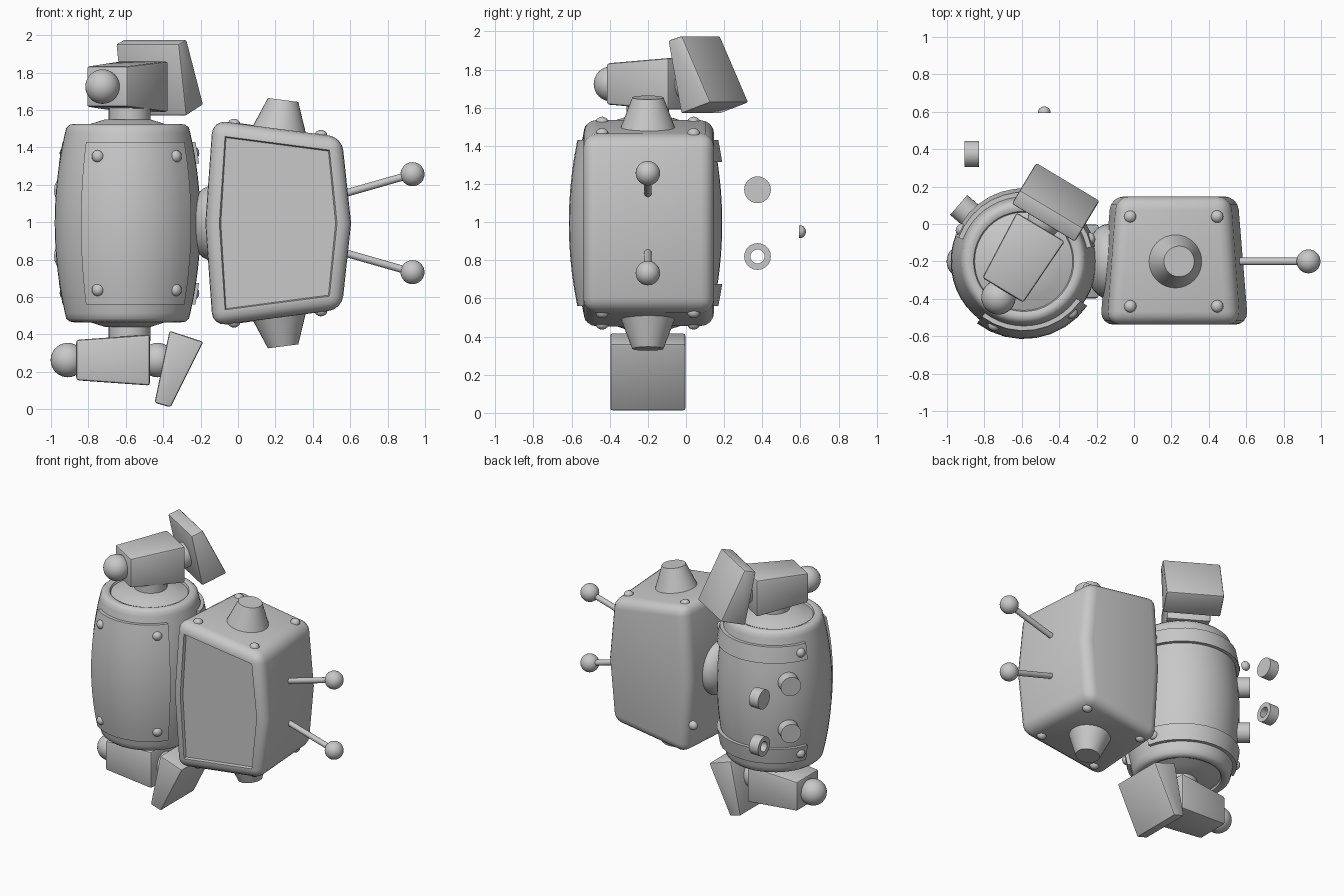
import bpy, bmesh
from math import radians, cos, sin, pi
from mathutils import Matrix, Vector

cube = bpy.data.objects.get("Cube")
if cube:
    bpy.data.objects.remove(cube, do_unlink=True)

GREY = bpy.data.materials.new("plain_grey")
GREY.use_nodes = True
GREY.diffuse_color = (0.58, 0.58, 0.58, 1)
GREY.node_tree.nodes["Principled BSDF"].inputs["Base Color"].default_value = (0.58, 0.58, 0.58, 1)

MID = 0.995                      # height of the mirror plane
AXIS = Vector((-0.59, -0.2, 0))  # barrel axis
Y = -0.2                         # depth of the centre line


def finish(bm, name, matrix=Matrix(), angle=35):
    bm.transform(matrix)
    bmesh.ops.recalc_face_normals(bm, faces=bm.faces)
    mesh = bpy.data.meshes.new(name)
    bm.to_mesh(mesh)
    bm.free()
    ob = bpy.data.objects.new(name, mesh)
    bpy.context.collection.objects.link(ob)
    mesh.materials.append(GREY)
    bpy.ops.object.select_all(action="DESELECT")
    ob.select_set(True)
    bpy.context.view_layer.objects.active = ob
    bpy.ops.object.shade_smooth_by_angle(angle=radians(angle))
    return ob


def aim(direction):
    return Vector(direction).to_track_quat("Z", "Y").to_matrix().to_4x4()


def cone(name, start, end, r1, r2, segs=32):
    start, end = Vector(start), Vector(end)
    bm = bmesh.new()
    bmesh.ops.create_cone(bm, cap_ends=True, segments=segs, radius1=r1, radius2=r2,
                          depth=(end - start).length)
    finish(bm, name, Matrix.Translation((start + end) / 2) @ aim(end - start))


def ball(name, centre, scale, matrix=Matrix()):
    bm = bmesh.new()
    bmesh.ops.create_uvsphere(bm, u_segments=28, v_segments=16, radius=1)
    finish(bm, name, matrix @ Matrix.Translation(centre) @ Matrix.Diagonal((*scale, 1)))


def lathe(name, profile, matrix, segs=40, closed=False):
    bm = bmesh.new()
    rings = [[bm.verts.new((r * cos(2 * pi * i / segs), r * sin(2 * pi * i / segs), z))
              for i in range(segs)] for r, z in profile]
    pairs = list(zip(rings, rings[1:])) + ([(rings[-1], rings[0])] if closed else [])
    for a, b in pairs:
        for i in range(segs):
            j = (i + 1) % segs
            bm.faces.new((a[i], a[j], b[j], b[i]))
    if not closed:
        bm.faces.new(rings[0])
        bm.faces.new(rings[-1])
    finish(bm, name, matrix)


def rivet(name, place, direction):
    profile = [(0.033, -0.012), (0.033, 0), (0.028, 0.011), (0.018, 0.019), (0.006, 0.023)]
    lathe(name, profile, Matrix.Translation(place) @ aim(direction), 16)


def prism(points, y0, y1, back=1.0, pivot=0.0):
    # side outline in x and z, extruded along y
    bm = bmesh.new()
    front = [bm.verts.new((x, y0, z)) for x, z in points]
    rear = [bm.verts.new((pivot + (x - pivot) * back, y1, z)) for x, z in points]
    bm.faces.new(front)
    bm.faces.new(rear[::-1])
    for i in range(len(points)):
        j = (i + 1) % len(points)
        bm.faces.new((front[i], front[j], rear[j], rear[i]))
    bmesh.ops.recalc_face_normals(bm, faces=bm.faces)
    return bm


def soften(bm, width, segs):
    edges = [e for e in bm.edges if e.calc_face_angle(0) > 0.4]
    bmesh.ops.bevel(bm, geom=edges, offset=width, segments=segs, profile=0.5,
                    affect="EDGES", clamp_overlap=True)


# barrel body
def barrel_radius(z):
    return 0.39 - 0.05 * ((z - MID) / 0.46) ** 2


half = [(barrel_radius(MID + 0.48 * t / 8), 0.48 * t / 8) for t in range(1, 9)]
half += [(0.328, 0.51), (0.31, 0.526), (0.288, 0.53), (0.268, 0.522), (0.262, 0.508),
         (0.2, 0.53), (0.12, 0.555)]
profile = [(r, MID - d) for r, d in reversed(half)] + [(0.39, MID)] + [(r, MID + d) for r, d in half]
lathe("barrel_body", profile, Matrix.Translation(AXIS), 48)


# curved plates on the barrel
def on_barrel(angle, z, lift):
    r = barrel_radius(z) + lift
    return AXIS + Vector((r * cos(radians(angle)), r * sin(radians(angle)), z))


def plate(name, a0, a1, z0, z1, cols, rows):
    bm = bmesh.new()

    def grid(lift):
        return [[bm.verts.new(on_barrel(a0 + (a1 - a0) * i / cols, z0 + (z1 - z0) * j / rows, lift))
                 for j in range(rows + 1)] for i in range(cols + 1)]
    inner, outer = grid(-0.02), grid(0.025)
    for g in (inner, outer):
        for i in range(cols):
            for j in range(rows):
                bm.faces.new((g[i][j], g[i + 1][j], g[i + 1][j + 1], g[i][j + 1]))
    for i in range(cols):
        for j in (0, rows):
            bm.faces.new((inner[i][j], inner[i + 1][j], outer[i + 1][j], outer[i][j]))
    for j in range(rows):
        for i in (0, cols):
            bm.faces.new((inner[i][j], inner[i][j + 1], outer[i][j + 1], outer[i][j]))
    finish(bm, name)


plate("front_plate", -127, -35, MID - 0.435, MID + 0.435, 8, 10)
for s, word in ((1, "upper"), (-1, "lower")):
    plate(word + "_back_band", 12, 160, MID + s * 0.32, MID + s * 0.435, 14, 2)
    for a in (-115, -47, 19, 153):
        z = MID + s * (0.357 if a < 0 else 0.375)
        rivet(word + "_barrel_rivet", on_barrel(a, z, 0.023),
              (cos(radians(a)), sin(radians(a)), 0))
    # neck stub between barrel and limb
    cone(word + "_neck", AXIS + Vector((0.01, 0, MID + s * 0.52)),
         AXIS + Vector((0.01, 0, MID + s * 0.63)), 0.112, 0.112)
    # button on the barrel
    a = radians(139)
    out = Vector((cos(a), sin(a), 0))
    base = AXIS + Vector((0, 0, MID + s * 0.175))
    cone(word + "_barrel_button", base + out * 0.34, base + out * 0.46, 0.07, 0.07)

# loose parts behind the body
cone("loose_cap", (-0.905, 0.375, 1.17), (-0.83, 0.375, 1.17), 0.07, 0.07)
lathe("loose_ring", [(0.07, -0.0375), (0.07, 0.0375), (0.037, 0.0375), (0.037, -0.0375)],
      Matrix.Translation((-0.868, 0.375, 0.82)) @ aim((1, 0, 0)), 32, True)
rivet("loose_rivet", (-0.48, 0.605, 0.95), (0, 1, 0))


# limbs, each with an end ball, tapered arm, joint and wedge
def limb(word, matrix):
    bm = bmesh.new()
    bmesh.ops.create_cube(bm, size=2)
    for v in bm.verts:
        big = v.co.x > 0
        v.co = Vector((v.co.x * 0.197, v.co.y * (0.15 if big else 0.128),
                       v.co.z * (0.136 if big else 0.108)))
    soften(bm, 0.014, 2)
    finish(bm, word + "_arm", matrix)
    bm = prism([(0.302, 0.157), (0.483, 0.097), (0.308, -0.253), (0.222, -0.228)], -0.197, 0.197)
    soften(bm, 0.012, 2)
    finish(bm, word + "_wedge", matrix)
    ball(word + "_end_ball", (-0.242, 0, 0), (0.092,) * 3, matrix)
    ball(word + "_joint", (0.238, 0, 0), (0.092,) * 3, matrix)


limb("lower", Matrix.Translation((-0.668, Y, 0.263)))
limb("upper", Matrix.Translation((-0.6, -0.185, 1.725))
     @ Matrix.Rotation(radians(59), 4, "Z") @ Matrix.Rotation(pi, 4, "X"))

# head case with a sunken screen
outline = [(-0.18, MID), (-0.14, MID + 0.55), (0.56, MID + 0.46),
           (0.61, MID), (0.56, MID - 0.46), (-0.14, MID - 0.55)]
bm = prism(outline, -0.538, 0.147, 0.86, 0.215)
soften(bm, 0.07, 4)
bm.normal_update()
screen = max(bm.faces, key=lambda f: -f.normal.y * f.calc_area())
bmesh.ops.inset_individual(bm, faces=[screen], thickness=0.01, depth=0)
bmesh.ops.inset_individual(bm, faces=[screen], thickness=0.008, depth=-0.02)
finish(bm, "head_case")
ball("head_joint", (-0.14, Y, MID), (0.12, 0.2, 0.2))

# knobs, rivets and antennas on the head, mirrored up and down
for s, word in ((1, "upper"), (-1, "lower")):
    normal = Vector((0.13, 0, s)).normalized()
    foot = Vector((0.22, Y, MID + s * 0.495))
    cone(word + "_knob", foot, foot + normal * 0.165, 0.145, 0.082)
    for x in (-0.02, 0.445):
        for y in (0.04, -0.44):
            rivet(word + "_head_rivet", (x, y, MID + s * (0.55 - (x + 0.14) * 0.1286)), normal)
    tip = (0.933, Y, MID + s * 0.262)
    cone(word + "_antenna_rod", (0.54, Y, MID + s * 0.15), tip, 0.02, 0.02, 16)
    ball(word + "_antenna_tip", tip, (0.064,) * 3)
